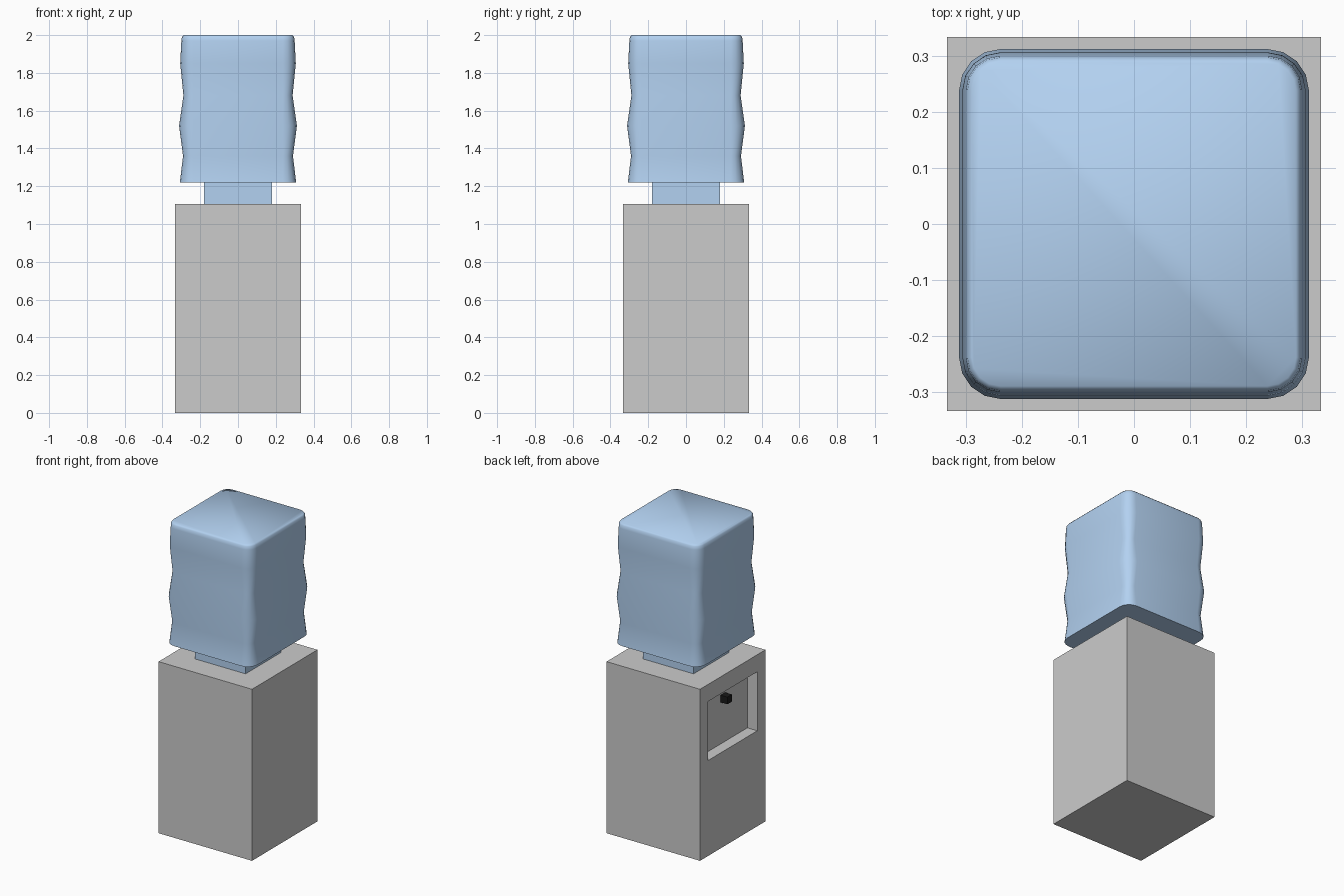
import bpy, bmesh, math

if "Cube" in bpy.data.objects:
    bpy.data.objects.remove(bpy.data.objects["Cube"])


def material(name, rgb):
    m = bpy.data.materials.new(name)
    m.diffuse_color = (*rgb, 1)
    m.use_nodes = True
    m.node_tree.nodes["Principled BSDF"].inputs["Base Color"].default_value = m.diffuse_color
    return m


def box(name, lo, hi, mat=None):
    bpy.ops.mesh.primitive_cube_add(size=1, location=[(a + b) / 2 for a, b in zip(lo, hi)])
    ob = bpy.context.object
    ob.name = name
    ob.scale = [b - a for a, b in zip(lo, hi)]
    bpy.ops.object.transform_apply(location=False, rotation=False, scale=True)
    if mat:
        ob.data.materials.append(mat)
    return ob


def rounded_square(half, radius, steps=4):
    pts = []
    for q in range(4):
        a0 = q * math.pi / 2
        cx = (half - radius) * (1 if q in (0, 3) else -1)
        cy = (half - radius) * (1 if q in (0, 1) else -1)
        for i in range(steps + 1):
            a = a0 + i / steps * math.pi / 2
            pts.append((cx + radius * math.cos(a), cy + radius * math.sin(a)))
    return pts


blue = material("bottle_blue", (0.45, 0.64, 0.88))
black = material("tap_black", (0.01, 0.01, 0.01))

# cabinet with a dispensing alcove in the left side
cabinet = box("cabinet", (-0.333, -0.333, 0), (0.333, 0.333, 1.105))
cutter = box("alcove_cutter", (-0.5, -0.25, 0.615), (-0.262, 0.25, 0.995))
cutter.hide_render = True
cut = cabinet.modifiers.new("alcove", 'BOOLEAN')
cut.operation = 'DIFFERENCE'
cut.solver = 'EXACT'
cut.object = cutter
bpy.context.view_layer.objects.active = cabinet
bpy.ops.object.modifier_apply(modifier="alcove")
bpy.data.objects.remove(cutter)

# tap on the alcove's back wall
box("tap", (-0.311, -0.023, 0.884), (-0.262, 0.023, 0.93), black)

# bottle neck
box("bottle_neck", (-0.18, -0.18, 1.105), (0.18, 0.18, 1.22), blue)

# wavy bottle: stacked rounded squares (z, half width)
profile = [(1.22, 0.308), (1.36, 0.291), (1.52, 0.312), (1.68, 0.289),
           (1.85, 0.306), (1.97, 0.3), (1.991, 0.297), (2.0, 0.289)]
bm = bmesh.new()
rings = [[bm.verts.new((x, y, z)) for x, y in rounded_square(h, h - 0.238)]
         for z, h in profile]
for a, b in zip(rings, rings[1:]):
    n = len(a)
    for i in range(n):
        j = (i + 1) % n
        bm.faces.new((a[i], a[j], b[j], b[i]))
bm.faces.new(rings[0][::-1])
bm.faces.new(rings[-1])
mesh = bpy.data.meshes.new("bottle")
bm.to_mesh(mesh)
bm.free()
mesh.materials.append(blue)
bottle = bpy.data.objects.new("bottle", mesh)
bpy.context.collection.objects.link(bottle)
bpy.ops.object.select_all(action='DESELECT')
bottle.select_set(True)
bpy.context.view_layer.objects.active = bottle
bpy.ops.object.shade_smooth_by_angle(angle=math.radians(60))
